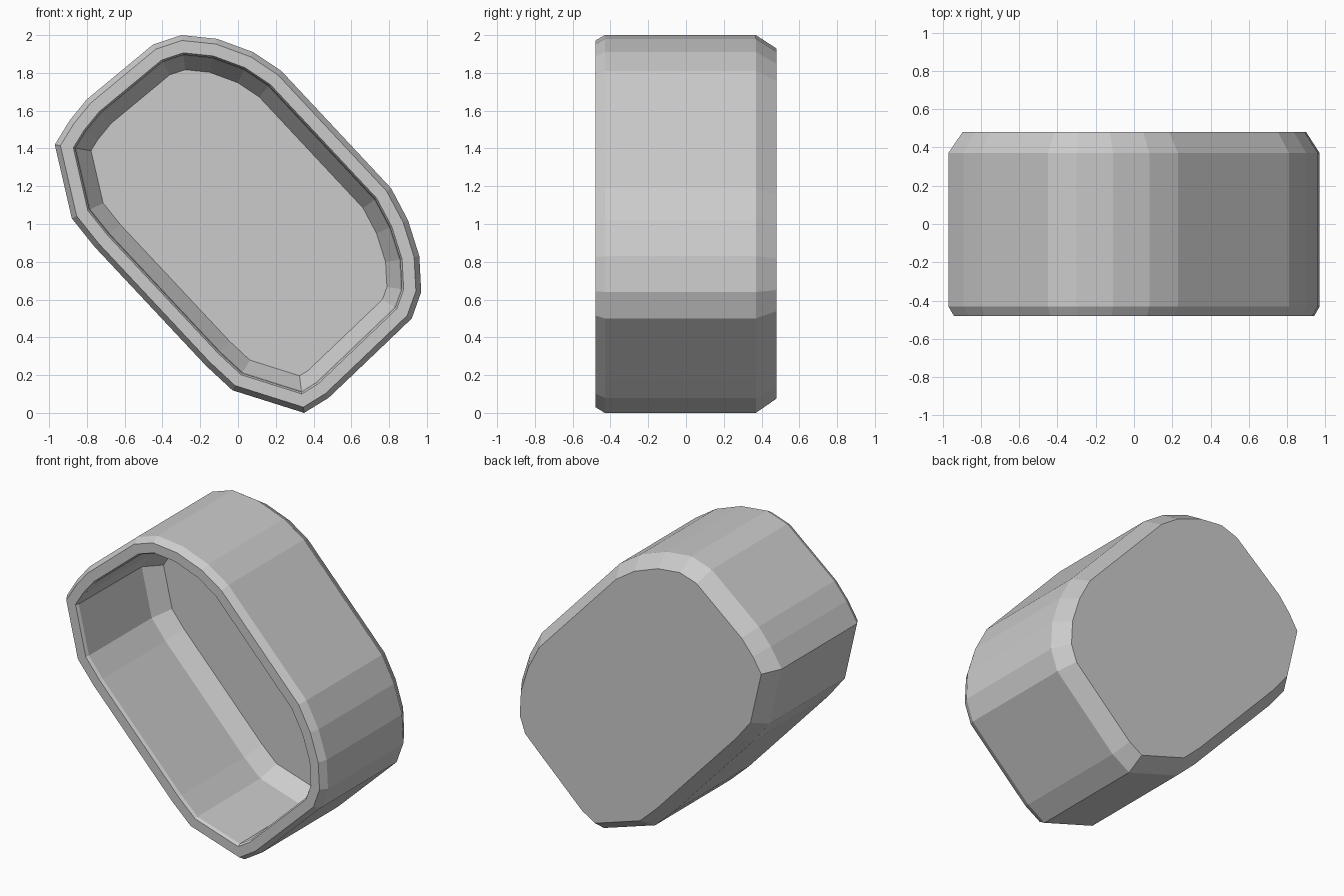
import bpy
import bmesh
from mathutils import Vector

cube = bpy.data.objects.get("Cube")
if cube:
    bpy.data.objects.remove(cube)

# Outline of the case in x and z, clockwise seen from the front
OUTLINE = [
    (-0.30, 2.00), (-0.11, 1.98), (0.08, 1.91), (0.23, 1.81),
    (0.81, 1.19), (0.90, 1.02), (0.96, 0.83), (0.97, 0.64),
    (0.92, 0.50), (0.80, 0.385), (0.58, 0.175), (0.48, 0.08),
    (0.35, 0.00), (-0.03, 0.12), (-0.17, 0.25), (-0.76, 0.88),
    (-0.88, 1.03), (-0.97, 1.42), (-0.89, 1.55), (-0.80, 1.66),
    (-0.45, 1.95),
]

# Wall section from back to inner floor: (inset from the outline, y)
SECTION = [
    (0.07, 0.48), (0.0, 0.37), (0.0, -0.43), (0.028, -0.48),
    (0.092, -0.48), (0.102, -0.46), (0.107, 0.20), (0.18, 0.32),
]


def inset(points, distance):
    """Move every edge of a clockwise outline inward by the distance."""
    pts = [Vector(p) for p in points]
    result = []
    for i, p in enumerate(pts):
        before = (p - pts[i - 1]).normalized()
        after = (pts[(i + 1) % len(pts)] - p).normalized()
        n1 = Vector((before.y, -before.x))
        n2 = Vector((after.y, -after.x))
        result.append(p + (n1 + n2) * distance / (1 + n1.dot(n2)))
    return result


def flat_material(name, color):
    mat = bpy.data.materials.new(name)
    mat.use_nodes = True
    mat.diffuse_color = color
    mat.node_tree.nodes["Principled BSDF"].inputs["Base Color"].default_value = color
    return mat


# Hollow case: rings joined into walls, capped at the back and inner floor
bm = bmesh.new()
rings = [[bm.verts.new((p.x, y, p.y)) for p in inset(OUTLINE, d)]
         for d, y in SECTION]
count = len(OUTLINE)
for a, b in zip(rings, rings[1:]):
    for i in range(count):
        j = (i + 1) % count
        bm.faces.new((a[i], a[j], b[j], b[i]))
bm.faces.new(rings[0])
bm.faces.new(rings[-1])
bmesh.ops.recalc_face_normals(bm, faces=bm.faces)

mesh = bpy.data.meshes.new("hollow_case")
bm.to_mesh(mesh)
bm.free()
mesh.materials.append(flat_material("light grey", (0.6, 0.6, 0.6, 1.0)))
case = bpy.data.objects.new("hollow_case", mesh)
bpy.context.collection.objects.link(case)
